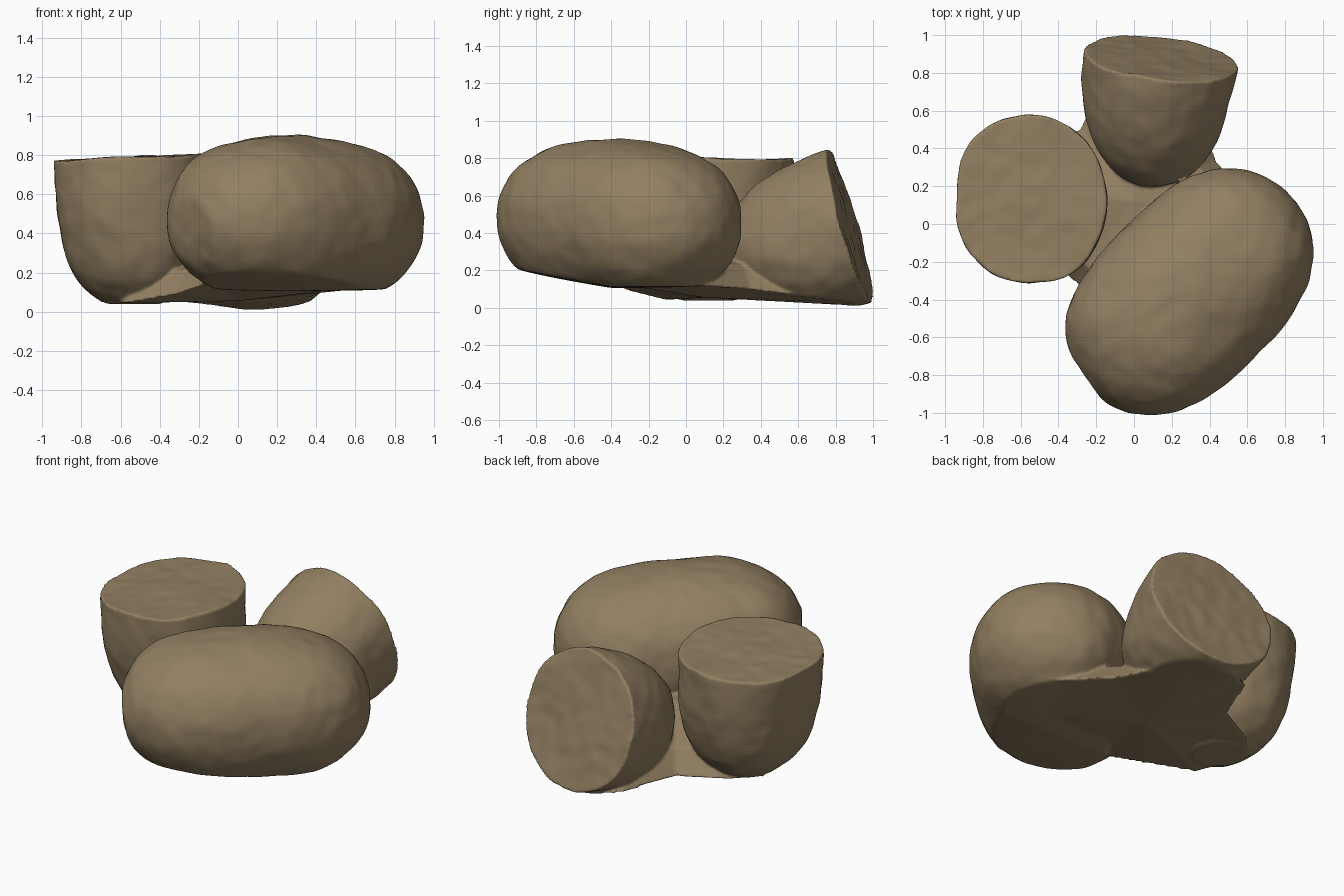
import bpy, bmesh, math
from mathutils import Vector, noise

if "Cube" in bpy.data.objects:
    bpy.data.objects.remove(bpy.data.objects["Cube"], do_unlink=True)

skin = bpy.data.materials.new("brown_skin")
skin.use_nodes = True
colour = (0.29, 0.215, 0.122, 1)
skin.diffuse_color = colour
skin.node_tree.nodes["Principled BSDF"].inputs["Base Color"].default_value = colour
skin.node_tree.nodes["Principled BSDF"].inputs["Roughness"].default_value = 0.9


def finish(bm, name):
    bmesh.ops.recalc_face_normals(bm, faces=bm.faces)
    mesh = bpy.data.meshes.new(name)
    bm.to_mesh(mesh)
    bm.free()
    mesh.materials.append(skin)
    ob = bpy.data.objects.new(name, mesh)
    bpy.context.collection.objects.link(ob)
    return ob


def lathe(profile, centre, axis, up, size, square, segments=96):
    """Spin (radius, distance) pairs round an axis, then add a bumpy skin."""
    w = Vector(axis).normalized()
    u = Vector(up).cross(w).normalized()
    v = w.cross(u)
    bm = bmesh.new()
    rings = []
    for r, t in profile:
        ring = []
        for i in range(1 if r < 1e-4 else segments):
            a = math.tau * i / segments
            c, s = math.cos(a), math.sin(a)
            k = r * (abs(c) ** square + abs(s) ** square) ** (-1 / square)
            p = (Vector(centre) + u * k * c * size[0]
                 + v * k * s * size[1] + w * t * size[2])
            p += noise.noise_vector(p * 3) * 0.015 + noise.noise_vector(p * 11) * 0.006
            ring.append(bm.verts.new(p))
        rings.append(ring)
    for a, b in zip(rings, rings[1:]):
        for i in range(segments):
            j = (i + 1) % segments
            if len(a) == 1:
                bm.faces.new((a[0], b[i], b[j]))
            elif len(b) == 1:
                bm.faces.new((a[i], a[j], b[0]))
            else:
                bm.faces.new((a[i], a[j], b[j], b[i]))
    return bm


def dome(p, q, start, steps=32):
    """Rounded profile running from angle start to the tip."""
    out = []
    for i in range(steps + 1):
        t = math.sin(start + (math.pi / 2 - start) * i / steps)
        out.append((max(0, 1 - abs(t) ** p) ** (1 / q), t))
    return out


def half_fruit(name, centre, axis, up, size, p, q, square, floor, slope):
    """Half fruit, rested on a floor that rises towards the front by slope."""
    cut = [(i / 16, 0) for i in range(16)]
    body = [(r, -t) for r, t in dome(p, q, 0)]
    bm = lathe(cut + body, centre, axis, up, size, square)
    for vert in bm.verts:
        x, y, z = vert.co
        vert.co.z = max(z, floor + slope * (0.97 - y + abs(x - 0.08)))
    return finish(bm, name)


# Whole fruit lying on its side, with a flat blossom end and a worn stem end
whole = lathe(dome(2.8, 2.1, -math.pi / 2, 64), (0.298, -0.36, 0.465),
              (0.71, 0.7, -0.03), (0, 0, 1), (0.485, 0.43, 0.735), 2.2)
blossom, blossom_dir = Vector((0.85, 0.14, 0.38)), Vector((0.82, 0.55, -0.15)).normalized()
stem = Vector((-0.2, -0.78, 0.42))
for vert in whole.verts:
    over = (vert.co - blossom).dot(blossom_dir)
    if over > 0:
        vert.co -= blossom_dir * over * 0.8
    near = (vert.co - stem).length / 0.18
    if near < 1:
        vert.co += Vector((0.5, 0.5, 0)) * 0.07 * (1 - near)
    low = 0.115 + max(0, -0.4 - vert.co.y) * 0.18
    if vert.co.z < low:
        vert.co.z = low + (vert.co.z - low) * 0.1
parts = [finish(whole, "whole_fruit")]

# Two halves: one standing cut side up, one tipped with its cut to the back
parts.append(half_fruit("upright_half", (-0.55, 0.13, 0.79), (-0.03, 0, 1), (0, 1, 0),
                        (0.4, 0.445, 0.775), 2.7, 2.4, 2.2, 0.04, 0))
parts.append(half_fruit("tipped_half", (0.145, 0.88, 0.435), (0.12, 0.96, 0.27), (0, 0, 1),
                        (0.405, 0.425, 0.7), 2.3, 2.1, 2.05, 0.003, 0.09))

# Webbed base tucked between the three fruits, rising to a low peak
outline = [(-0.7, 0.22, 0.05), (-0.56, 0.36, 0.045), (-0.28, 0.51, 0.05),
           (-0.14, 0.85, 0.035), (0.03, 0.94, 0.01), (0.28, 0.9, 0.03),
           (0.43, 0.35, 0.1), (0.7, 0.02, 0.125), (0.6, -0.35, 0.125),
           (0.2, -0.65, 0.17), (-0.12, -0.5, 0.16), (-0.32, -0.3, 0.09),
           (-0.58, -0.12, 0.045)]
bm = bmesh.new()
hub = Vector((0, 0.12, 0))
lower = [bm.verts.new(p) for p in outline]
upper = [bm.verts.new(hub.lerp(Vector(p), 0.8) + Vector((0, 0, 0.15))) for p in outline]
bottom = bm.verts.new((0, 0.1, 0.055))
top = bm.verts.new((0, 0.12, 0.32))
for i in range(len(outline)):
    j = (i + 1) % len(outline)
    bm.faces.new((lower[j], lower[i], bottom))
    bm.faces.new((upper[i], upper[j], top))
    bm.faces.new((lower[i], lower[j], upper[j], upper[i]))
parts.append(finish(bm, "joining_base"))

# Fuse the parts into one skin with softly filled joints
bpy.ops.object.select_all(action='DESELECT')
for ob in parts:
    ob.select_set(True)
bpy.context.view_layer.objects.active = parts[0]
bpy.ops.object.join()
group = bpy.context.view_layer.objects.active
group.name = "fruit_group"
remesh = group.modifiers.new("fuse", 'REMESH')
remesh.mode = 'VOXEL'
remesh.voxel_size = 0.01
remesh.use_smooth_shade = True
soften = group.modifiers.new("soften", 'SMOOTH')
soften.factor = 0.5
soften.iterations = 2
